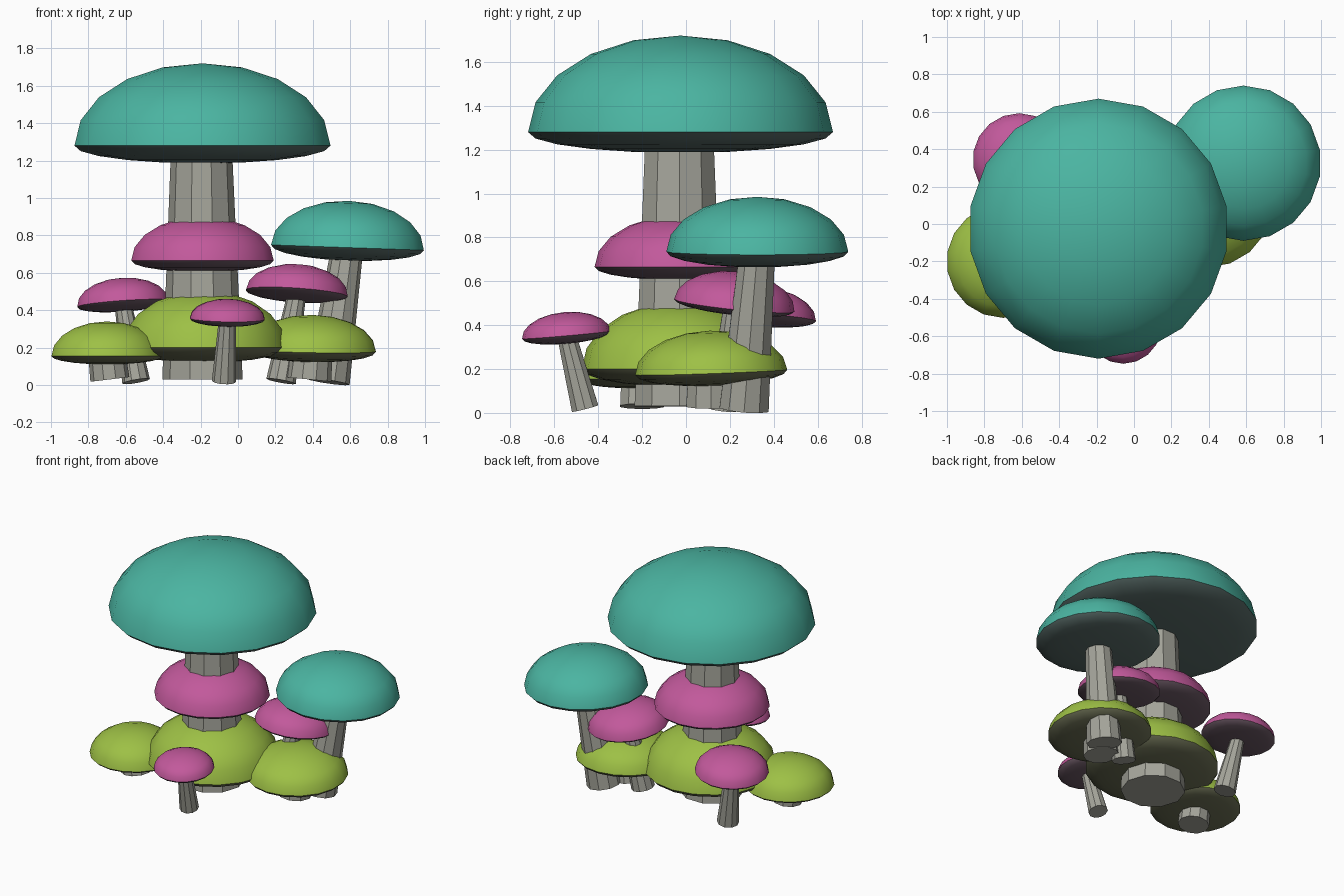
import bpy, math
from mathutils import Vector, Matrix

if "Cube" in bpy.data.objects:
    bpy.data.objects.remove(bpy.data.objects["Cube"])


def material(name, rgb):
    m = bpy.data.materials.new(name)
    m.diffuse_color = (*rgb, 1)
    m.use_nodes = True
    m.node_tree.nodes["Principled BSDF"].inputs["Base Color"].default_value = m.diffuse_color
    return m


TEAL = (material("teal", (0.07, 0.46, 0.36)), material("teal_gills", (0.10, 0.15, 0.14)))
PINK = (material("pink", (0.54, 0.10, 0.33)), material("pink_gills", (0.15, 0.10, 0.13)))
GREEN = (material("green", (0.34, 0.53, 0.06)), material("green_gills", (0.15, 0.16, 0.09)))
STEM = material("stem", (0.38, 0.38, 0.33))


def make_object(name, verts, faces, mats):
    mesh = bpy.data.meshes.new(name)
    mesh.from_pydata(verts, [], faces)
    for m in mats:
        mesh.materials.append(m)
    ob = bpy.data.objects.new(name, mesh)
    bpy.context.collection.objects.link(ob)
    return ob


# Cap: half-ellipsoid dome with a shallow rounded underside
def cap(name, centre, radius, height, depth, mats, tilt=(0, 0), sides=18, rings=10):
    verts, faces = [(0, 0, -depth)], []
    for i in range(1, rings):
        a = -math.pi / 2 + math.pi * i / rings
        z = math.sin(a) * (height if a > 0 else depth)
        for j in range(sides):
            t = math.radians(10) + math.tau * j / sides
            verts.append((radius * math.cos(a) * math.cos(t), radius * math.cos(a) * math.sin(t), z))
    verts.append((0, 0, height))
    top, last = len(verts) - 1, 1 + (rings - 2) * sides
    for j in range(sides):
        k = (j + 1) % sides
        faces.append((0, 1 + k, 1 + j))
        faces.append((top, last + j, last + k))
        for i in range(rings - 2):
            b = 1 + i * sides
            faces.append((b + j, b + k, b + sides + k, b + sides + j))
    ob = make_object(name, verts, faces, mats)
    for p in ob.data.polygons:
        p.material_index = 1 if p.center.z < 0 else 0
    # tilt gives degrees of lean towards +x and +y
    ob.data.transform(Matrix.Translation(centre)
                      @ Matrix.Rotation(math.radians(tilt[0]), 4, 'Y')
                      @ Matrix.Rotation(math.radians(-tilt[1]), 4, 'X'))
    bpy.ops.object.select_all(action='DESELECT')
    ob.select_set(True)
    bpy.context.view_layer.objects.active = ob
    bpy.ops.object.shade_smooth_by_angle(angle=math.radians(42))


# Stem: faceted tapered post between two points
def stem(name, p0, p1, r0, r1, sides=10):
    p0, p1 = Vector(p0), Vector(p1)
    q = Vector((0, 0, 1)).rotation_difference(p1 - p0)
    verts = [p + q @ Vector((r * math.cos(math.tau * j / sides), r * math.sin(math.tau * j / sides), 0))
             for p, r in ((p0, r0), (p1, r1)) for j in range(sides)]
    faces = [(j, (j + 1) % sides, sides + (j + 1) % sides, sides + j) for j in range(sides)]
    faces += [tuple(reversed(range(sides))), tuple(range(sides, 2 * sides))]
    make_object(name, verts, faces, [STEM])


# Tall central mushroom with three stacked caps
stem("main_stem", (-0.19, -0.03, 0.03), (-0.195, -0.03, 1.22), 0.215, 0.165)
cap("main_cap", (-0.19, -0.025, 1.28), 0.695, 0.44, 0.095, TEAL)
cap("main_middle_cap", (-0.19, -0.03, 0.665), 0.387, 0.235, 0.06, PINK)
cap("main_lower_cap", (-0.18, -0.03, 0.2), 0.445, 0.305, 0.08, GREEN)

# Smaller mushrooms leaning outward: name, foot, foot radius, neck radius, cap data
small = [
    ("right_tall", (0.48, 0.265, 0.018), 0.118, 0.085, (0.585, 0.325, 0.735), 0.415, 0.25, 0.07, TEAL, (2, 0)),
    ("right_pink", (0.23, 0.17, 0.02), 0.08, 0.05, (0.315, 0.22, 0.49), 0.276, 0.155, 0.04, PINK, (4, 6)),
    ("left_pink", (-0.545, 0.29, 0.02), 0.075, 0.045, (-0.615, 0.345, 0.435), 0.248, 0.138, 0.04, PINK, (-4, 4)),
    ("front_pink", (-0.075, -0.46, 0.02), 0.065, 0.045, (-0.057, -0.545, 0.355), 0.203, 0.105, 0.04, PINK, (1, -5)),
    ("left_green", (-0.685, -0.2, 0.03), 0.105, 0.1, (-0.7, -0.2, 0.155), 0.302, 0.185, 0.045, GREEN, (0, 0)),
    ("right_green", (0.38, 0.115, 0.03), 0.12, 0.11, (0.395, 0.115, 0.185), 0.347, 0.19, 0.062, GREEN, (1, -2)),
]
for name, foot, r0, r1, centre, radius, height, depth, mats, tilt in small:
    stem(name + "_stem", foot, centre, r0, r1)
    cap(name + "_cap", centre, radius, height, depth, mats, tilt)
